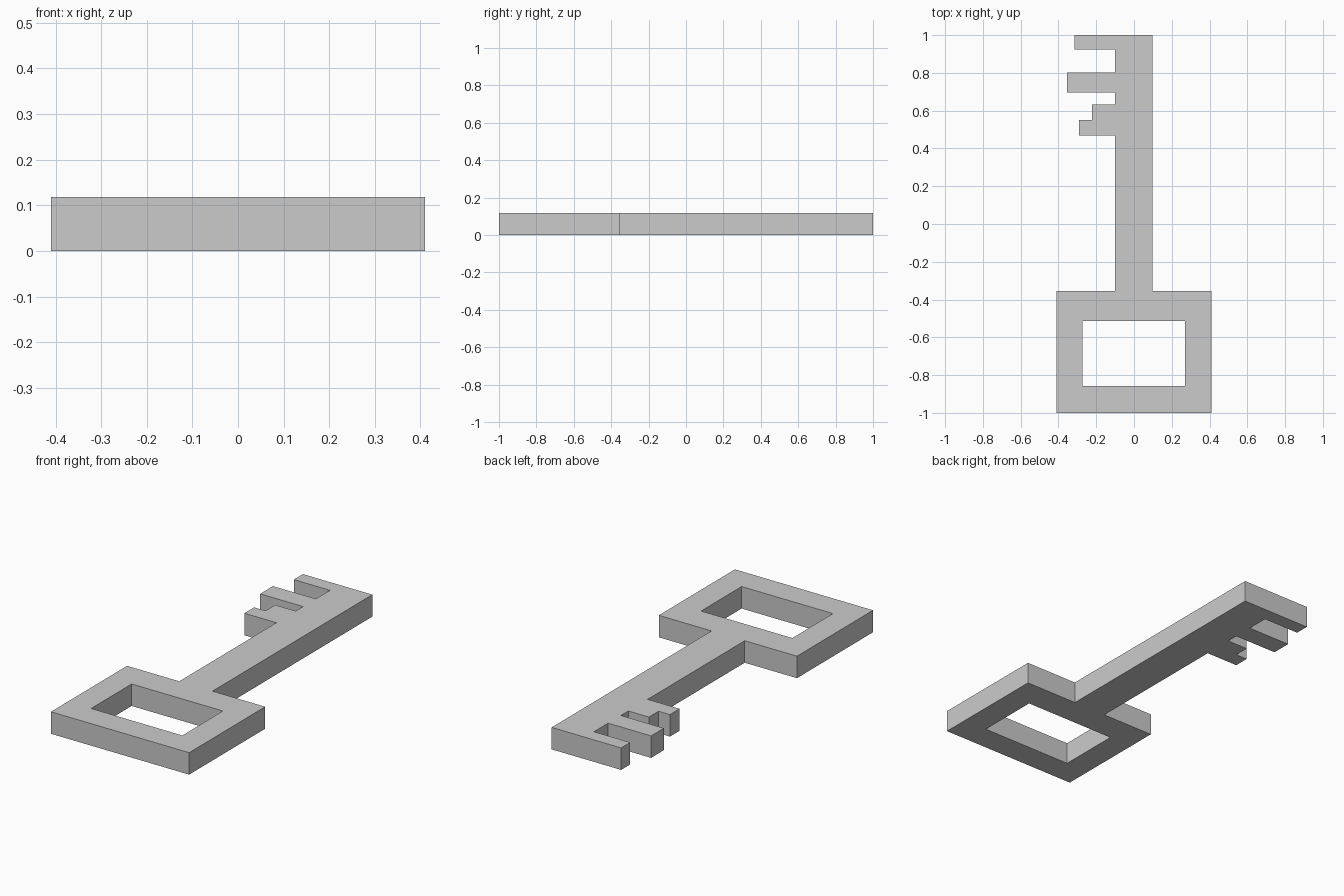
import bpy

if "Cube" in bpy.data.objects:
    bpy.data.objects.remove(bpy.data.objects["Cube"])

THICK = 0.118

# Key silhouette, counter-clockwise from the lower left corner of the bow
outline = [
    (-0.41, -1.0), (0.41, -1.0), (0.41, -0.355),            # bow
    (0.097, -0.355), (0.097, 1.0),                          # shaft, right side
    (-0.315, 1.0), (-0.315, 0.923), (-0.1, 0.923),          # tip tooth
    (-0.1, 0.803), (-0.355, 0.803), (-0.355, 0.695), (-0.1, 0.695),  # middle tooth
    (-0.1, 0.632), (-0.222, 0.632), (-0.222, 0.55),         # stepped tooth
    (-0.29, 0.55), (-0.29, 0.468), (-0.1, 0.468),
    (-0.1, -0.355), (-0.41, -0.355),                        # shaft, left side
]

# Rectangular opening in the bow
opening = [(-0.272, -0.857), (-0.272, -0.513), (0.27, -0.513), (0.27, -0.857)]


def add_loop(curve, points):
    spline = curve.splines.new('POLY')
    spline.points.add(len(points) - 1)
    for p, (x, y) in zip(spline.points, points):
        p.co = (x, y, 0, 1)
    spline.use_cyclic_u = True
    spline.use_smooth = False


# Flat filled profile extruded to the key's thickness
curve = bpy.data.curves.new("key", 'CURVE')
curve.dimensions = '2D'
curve.fill_mode = 'BOTH'
curve.extrude = THICK / 2
add_loop(curve, outline)
add_loop(curve, opening)

key = bpy.data.objects.new("key", curve)
key.location.z = THICK / 2
bpy.context.collection.objects.link(key)

# Turn into a clean mesh: weld the caps to the walls
bpy.context.view_layer.objects.active = key
key.select_set(True)
bpy.ops.object.convert(target='MESH')
key = bpy.context.object
bpy.ops.object.mode_set(mode='EDIT')
bpy.ops.mesh.select_all(action='SELECT')
bpy.ops.mesh.remove_doubles(threshold=0.0005)
bpy.ops.mesh.dissolve_limited(angle_limit=0.01)
bpy.ops.mesh.normals_make_consistent(inside=False)
bpy.ops.object.mode_set(mode='OBJECT')
bpy.ops.object.shade_flat()
